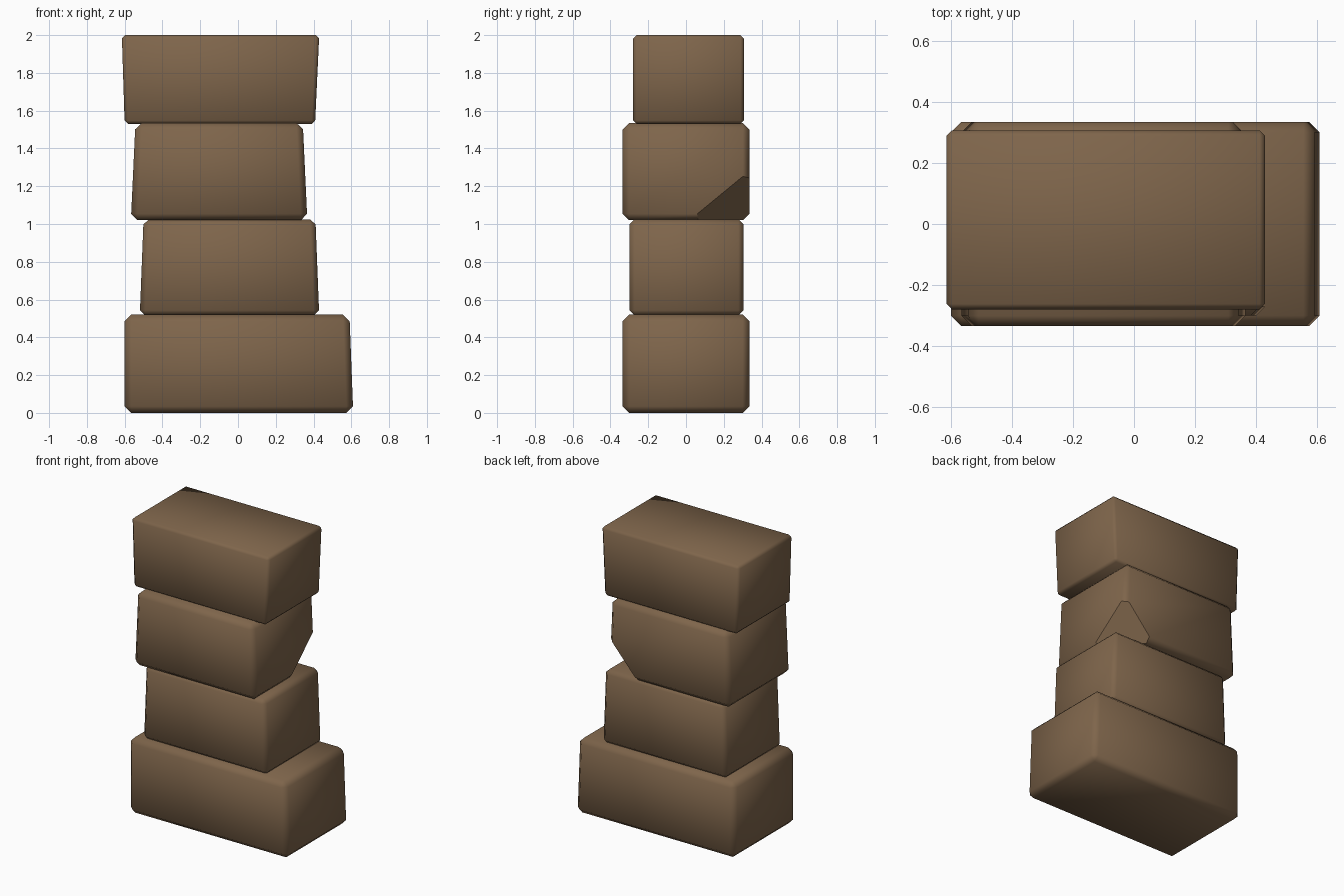
import bpy
import bmesh
from mathutils import Vector

old = bpy.data.objects.get("Cube")
if old:
    bpy.data.objects.remove(old, do_unlink=True)

brown = bpy.data.materials.new("earthy brown")
brown.use_nodes = True
colour = (0.21, 0.13, 0.07, 1)
brown.diffuse_color = colour
brown.node_tree.nodes["Principled BSDF"].inputs["Base Color"].default_value = colour


def block(name, bottom_x, top_x, y, z, bevel, chip=None):
    """Tapered chamfered block; chip is three points of a plane that cuts a corner off."""
    bm = bmesh.new()
    bmesh.ops.create_cube(bm, size=2)
    for v in bm.verts:
        xs = top_x if v.co.z > 0 else bottom_x
        v.co = [pair[int(c > 0)] for pair, c in zip((xs, y, z), v.co)]
    bmesh.ops.bevel(bm, geom=bm.edges[:], offset=bevel, offset_type='OFFSET',
                    segments=1, profile=0.5, affect='EDGES')
    for f in bm.faces:
        f.smooth = True
    if chip:
        a, b, c = map(Vector, chip)
        normal = (b - a).cross(c - a).normalized()
        if normal.x < 0:
            normal.negate()
        cut = bmesh.ops.bisect_plane(bm, geom=bm.verts[:] + bm.edges[:] + bm.faces[:],
                                     plane_co=a, plane_no=normal, clear_outer=True)
        rim = [e for e in cut["geom_cut"] if isinstance(e, bmesh.types.BMEdge)]
        for f in bmesh.ops.contextual_create(bm, geom=rim)["faces"]:
            f.smooth = False
        for e in rim:
            e.smooth = False
    bmesh.ops.recalc_face_normals(bm, faces=bm.faces[:])
    mesh = bpy.data.meshes.new(name)
    bm.to_mesh(mesh)
    bm.free()
    mesh.materials.append(brown)
    obj = bpy.data.objects.new(name, mesh)
    bpy.context.collection.objects.link(obj)


# Stack from the ground up
block("base_block", (-0.6, 0.61), (-0.6, 0.59), (-0.335, 0.335), (0, 0.52), 0.035)
block("lower_block", (-0.52, 0.43), (-0.5, 0.41), (-0.3, 0.305), (0.515, 1.025), 0.028)
block("chipped_block", (-0.567, 0.367), (-0.543, 0.343), (-0.335, 0.335), (1.02, 1.535), 0.034,
      chip=((0.362, 0.06, 1.05), (0.355, 0.3, 1.25), (0.16, 0.335, 1.06)))
block("top_block", (-0.6, 0.408), (-0.615, 0.43), (-0.28, 0.307), (1.53, 2), 0.018)
